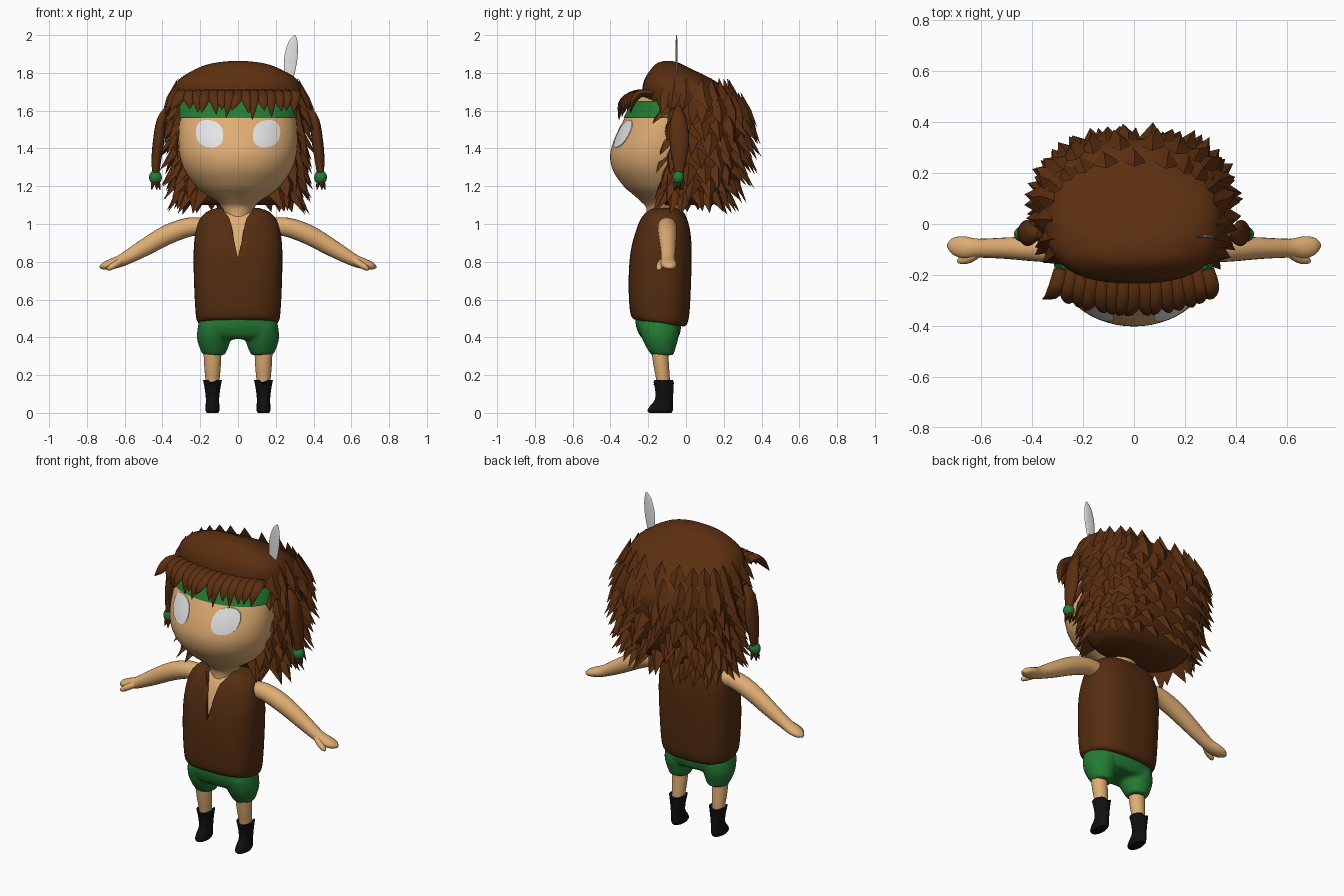
import bpy, bmesh, math, random
from mathutils import Vector

if "Cube" in bpy.data.objects:
    bpy.data.objects.remove(bpy.data.objects["Cube"])

random.seed(4)


def material(name, r, g, b):
    m = bpy.data.materials.new(name)
    m.diffuse_color = (r, g, b, 1)
    m.use_nodes = True
    m.node_tree.nodes["Principled BSDF"].inputs["Base Color"].default_value = m.diffuse_color
    return m


BROWN = material("hair brown", 0.105, 0.028, 0.005)
VEST = material("vest brown", 0.09, 0.026, 0.005)
SKIN = material("skin", 0.74, 0.42, 0.17)
GREEN = material("green cloth", 0.018, 0.2, 0.035)
BLACK = material("boot black", 0.005, 0.005, 0.005)
WHITE = material("white", 0.78, 0.78, 0.78)


def finish(name, bm, mat, angle=50):
    bmesh.ops.recalc_face_normals(bm, faces=bm.faces[:])
    me = bpy.data.meshes.new(name)
    bm.to_mesh(me)
    bm.free()
    ob = bpy.data.objects.new(name, me)
    bpy.context.collection.objects.link(ob)
    me.materials.append(mat)
    bpy.ops.object.select_all(action='DESELECT')
    bpy.context.view_layer.objects.active = ob
    ob.select_set(True)
    bpy.ops.object.shade_smooth_by_angle(angle=math.radians(angle))
    return ob


def at(rows, u):
    """Smooth interpolation of a list of tuples at index u."""
    n = len(rows) - 1
    i = min(int(u), n - 1)
    t = u - i
    p0, p1, p2, p3 = rows[max(i - 1, 0)], rows[i], rows[i + 1], rows[min(i + 2, n)]
    return [0.5 * (2 * b + (c - a) * t + (2 * a - 5 * b + 4 * c - d) * t * t
                   + (3 * b - a - 3 * c + d) * t ** 3) for a, b, c, d in zip(p0, p1, p2, p3)]


def smooth(rows, sub):
    n = (len(rows) - 1) * sub
    return [at(rows, k / sub) for k in range(n + 1)]


def bridge(bm, rings):
    rings = [[bm.verts.new(p) for p in r] for r in rings]
    n = len(rings[0])
    for a, b in zip(rings, rings[1:]):
        for i in range(n):
            bm.faces.new((a[i], a[(i + 1) % n], b[(i + 1) % n], b[i]))
    bm.faces.new(rings[0])
    bm.faces.new(rings[-1])


def ring_point(row, a, p, cx=0):
    z, yf, yb, hw = row
    c, s = math.cos(a), math.sin(a)
    return Vector((cx + hw * math.copysign(abs(c) ** (2 / p), c),
                   (yf + yb) / 2 + (yb - yf) / 2 * math.copysign(abs(s) ** (2 / p), s), z))


def loft(bm, rows, p=2, n=40, sub=3, cx=0):
    """Horizontal rings, each row is z, front y, back y, half width."""
    bridge(bm, [[ring_point(r, math.tau * i / n, p, cx) for i in range(n)] for r in smooth(rows, sub)])


def tube(bm, pts, side, n=16, sub=3):
    """Tapered tube, each point is x, y, z, radius along side, other radius."""
    pts = smooth(pts, sub)
    pos = [Vector(p[:3]) for p in pts]
    rings = []
    for k, p in enumerate(pts):
        t = (pos[min(k + 1, len(pos) - 1)] - pos[max(k - 1, 0)]).normalized()
        s = Vector(side)
        s = (s - t * s.dot(t)).normalized()
        w = t.cross(s)
        rings.append([pos[k] + s * p[3] * math.cos(math.tau * i / n) + w * p[4] * math.sin(math.tau * i / n)
                      for i in range(n)])
    bridge(bm, rings)


# head and neck
HEAD = [(0.98, -.21, -.03, .06), (1.08, -.21, -.04, .085), (1.12, -.24, -.02, .115), (1.16, -.285, .01, .175),
        (1.2, -.33, .04, .222), (1.28, -.385, .08, .28), (1.36, -.402, .1, .308), (1.44, -.383, .1, .315),
        (1.52, -.347, .1, .312), (1.58, -.313, .1, .305), (1.64, -.275, .08, .29), (1.7, -.21, .05, .25)]
bm = bmesh.new()
loft(bm, HEAD, n=56, sub=4)
head = finish("head", bm, SKIN)
bpy.context.view_layer.update()

# eyes, thin plates following the face
for s, side in ((1, "left"), (-1, "right")):
    bm = bmesh.new()
    rings = []
    for f in (0.02, 0.35, 0.7, 1):
        r = []
        for i in range(28):
            q = ring_point((0, -f * .072, f * .072, f * .073), math.tau * i / 28, 2.3)
            x, z = s * (.151 + q.x), 1.478 + q.y + 0.12 * q.x
            r.append(head.ray_cast((x, -1, z), (0, 1, 0))[1] + Vector((0, -.005, 0)))
        rings.append(r)
    rings.append([p + Vector((0, .008, 0)) for p in rings[-1]])
    bridge(bm, rings)
    finish(side + "_eye", bm, WHITE)

# headband
bm = bmesh.new()
loft(bm, [(1.56, -.331, .1, .318), (1.6, -.312, .1, .314), (1.65, -.285, .08, .302)], n=56)
finish("headband", bm, GREEN)

# hair mass with rows of jagged locks
HAIR = [(1.1, -.11, .14, .24), (1.14, -.15, .2, .3), (1.22, -.17, .26, .335), (1.35, -.18, .31, .345),
        (1.5, -.185, .335, .355), (1.6, -.2, .325, .36), (1.68, -.232, .255, .35), (1.76, -.222, .15, .318),
        (1.82, -.185, .03, .225), (1.85, -.155, -.03, .14), (1.862, -.12, -.07, .05)]
bm = bmesh.new()
loft(bm, HAIR, p=2.5, n=56)
fine = smooth(HAIR, 20)
for j, z0 in enumerate((1.68, 1.61, 1.53, 1.45, 1.37, 1.29, 1.22, 1.16)):
    row = min(fine, key=lambda r: abs(r[0] - z0))
    count = 24
    for k in range(count):
        a = math.tau * (k + 0.5 * (j % 2) + random.uniform(-.15, .15)) / count
        p = ring_point(row, a, 2.5)
        if p.y < -.13:
            continue
        t = (ring_point(row, a + .05, 2.5) - ring_point(row, a - .05, 2.5)).normalized()
        out = Vector((t.y, -t.x, 0))
        w = random.uniform(.045, .06)
        tip = p + out * random.uniform(.045, .075) + t * random.uniform(-.03, .03)
        tip.z -= random.uniform(.08, .115)
        top = p - out * .03 + Vector((0, 0, .09))
        mid = p + out * .028 - Vector((0, 0, .01))
        a1, b1 = p - t * w - out * .01, p + t * w - out * .01
        v = [bm.verts.new(q) for q in (top, a1, mid, b1, tip)]
        for f in ((0, 1, 2), (0, 2, 3), (1, 4, 2), (2, 4, 3), (1, 3, 4), (0, 3, 1)):
            bm.faces.new([v[i] for i in f])
finish("hair", bm, BROWN, 40)

# fringe locks over the headband
bm = bmesh.new()
for k in range(15):
    x = -.3 + .6 * k / 14
    c = 1 - (x / .34) ** 2
    dx = random.uniform(-.035, .035) + x * .1
    tz = random.uniform(1.54, 1.61)
    tube(bm, [(x * .95, -.18, 1.69, .03, .02), (x, -.235 - .03 * c, 1.69, .034, .02),
              (x + dx * .4, -.262 - .075 * c, 1.65, .027, .016),
              (x + dx, -.275 - .085 * c, tz, .002, .002)], (1, 0, 0), 8)
finish("fringe", bm, BROWN)

# side braids with beads and tufts
for s, side in ((1, "left"), (-1, "right")):
    bm = bmesh.new()
    tube(bm, [(s * .37, -.04, 1.62, .015, .012), (s * .405, -.04, 1.55, .042, .025),
              (s * .42, -.035, 1.44, .052, .03), (s * .432, -.035, 1.34, .038, .026),
              (s * .437, -.04, 1.25, .02, .016)], (0, 1, 0))
    for i in range(5):
        a = math.tau * i / 5
        tube(bm, [(s * .437, -.04, 1.25, .014, .014),
                  (s * .437 + .015 * math.cos(a), -.04 + .015 * math.sin(a), 1.215, .012, .012),
                  (s * .437 + .025 * math.cos(a), -.04 + .025 * math.sin(a), 1.18, .002, .002)], (0, 1, 0), 6)
    finish(side + "_braid", bm, BROWN)
    bm = bmesh.new()
    bmesh.ops.create_uvsphere(bm, u_segments=20, v_segments=12, radius=.034)
    for v in bm.verts:
        v.co = Vector((v.co.x + s * .437, v.co.y * .9 - .04, v.co.z * 1.1 + 1.247))
    finish(side + "_bead", bm, GREEN)

# feather
bm = bmesh.new()
tube(bm, [(.268, -.05, 1.72, .008, .004), (.272, -.05, 1.79, .026, .005), (.28, -.05, 1.88, .035, .006),
          (.292, -.05, 1.96, .025, .005), (.302, -.05, 2.0, .004, .002)], (1, 0, 0))
finish("feather", bm, WHITE)

# vest with a neck slit, and the chest behind it
TORSO = [(.48, -.25, -.03, .18), (.485, -.282, .0, .213), (.54, -.298, .018, .225), (.7, -.304, .027, .233),
         (.85, -.294, .03, .235), (.95, -.27, .024, .226), (1.02, -.244, .008, .205),
         (1.065, -.212, -.015, .165), (1.085, -.175, -.055, .11)]
bm = bmesh.new()
loft(bm, TORSO, p=2.6, n=48)
for v in bm.verts:
    v.co.z -= max(0, .62 - v.co.z) * (v.co.y + .17)
vest = finish("vest", bm, VEST)
bm = bmesh.new()
half = [(0.001, .82), (.018, .9), (.03, .97), (.045, 1.03), (.075, 1.07), (.1, 1.15)]
outline = half + [(-x, z) for x, z in reversed(half)]
bridge(bm, [[(x, y, z) for x, z in outline] for y in (-.5, -.09)])
cutter = finish("neck_slit_cutter", bm, VEST)
cutter.hide_render = True
mod = vest.modifiers.new("slit", 'BOOLEAN')
mod.operation, mod.object, mod.solver = 'DIFFERENCE', cutter, 'EXACT'
bpy.context.view_layer.objects.active = vest
bpy.ops.object.modifier_apply(modifier="slit")
bpy.data.objects.remove(cutter)
bm = bmesh.new()
loft(bm, [(z - .015, f + .014, b - .014, w - .014) for z, f, b, w in TORSO[3:]], p=2.6, n=48)
finish("chest", bm, SKIN)

# shorts, hips and two legs fused together
bm = bmesh.new()
loft(bm, [(.39, -.22, -.05, .16), (.41, -.245, -.035, .2), (.46, -.265, -.025, .21), (.53, -.27, -.02, .2)], p=2.5)
for s in (1, -1):
    loft(bm, [(.305, -.18, -.07, .05), (.312, -.188, -.064, .06), (.35, -.212, -.053, .078),
              (.4, -.235, -.04, .09), (.46, -.25, -.04, .085)], cx=s * .128)
shorts = finish("shorts", bm, GREEN)
mod = shorts.modifiers.new("fuse", 'REMESH')
mod.mode, mod.voxel_size, mod.use_smooth_shade = 'VOXEL', 0.01, True
mod = shorts.modifiers.new("soften", 'SMOOTH')
mod.factor, mod.iterations = 0.5, 5

for s, side in ((1, "left"), (-1, "right")):
    # legs
    bm = bmesh.new()
    loft(bm, [(.1, -.15, -.085, .034), (.17, -.157, -.085, .037), (.25, -.172, -.09, .044),
              (.34, -.185, -.095, .048)], n=24, cx=s * .135)
    finish(side + "_leg", bm, SKIN)
    # boots with a zigzag top
    bm = bmesh.new()
    loft(bm, [(0, -.195, -.078, .03), (.012, -.204, -.07, .037), (.035, -.192, -.068, .037),
              (.07, -.165, -.068, .035), (.12, -.163, -.067, .04), (.175, -.174, -.064, .05)], n=32, cx=s * .135)
    for v in bm.verts:
        if v.co.z > .174:
            a = math.atan2(v.co.y + .119, (v.co.x - s * .135) * 1.1)
            v.co.z -= .028 * abs(math.sin(2 * a + math.pi / 2)) ** 6 * (abs(math.sin(a)) > .6)
    finish(side + "_boot", bm, BLACK)
    # arms with hand and thumb
    bm = bmesh.new()
    tube(bm, [(s * .15, -.1, .98, .045, .045), (s * .25, -.1, .985, .051, .05), (s * .37, -.098, .945, .05, .052),
              (s * .5, -.095, .872, .042, .045), (s * .61, -.095, .81, .037, .033),
              (s * .665, -.092, .79, .043, .028), (s * .71, -.085, .777, .033, .02),
              (s * .732, -.083, .77, .008, .006)], (0, 1, 0), 20)
    tube(bm, [(s * .61, -.11, .81, .02, .02), (s * .645, -.133, .788, .02, .018),
              (s * .68, -.143, .767, .015, .014), (s * .692, -.143, .758, .004, .004)], (0, 1, 0), 12)
    finish(side + "_arm", bm, SKIN)
